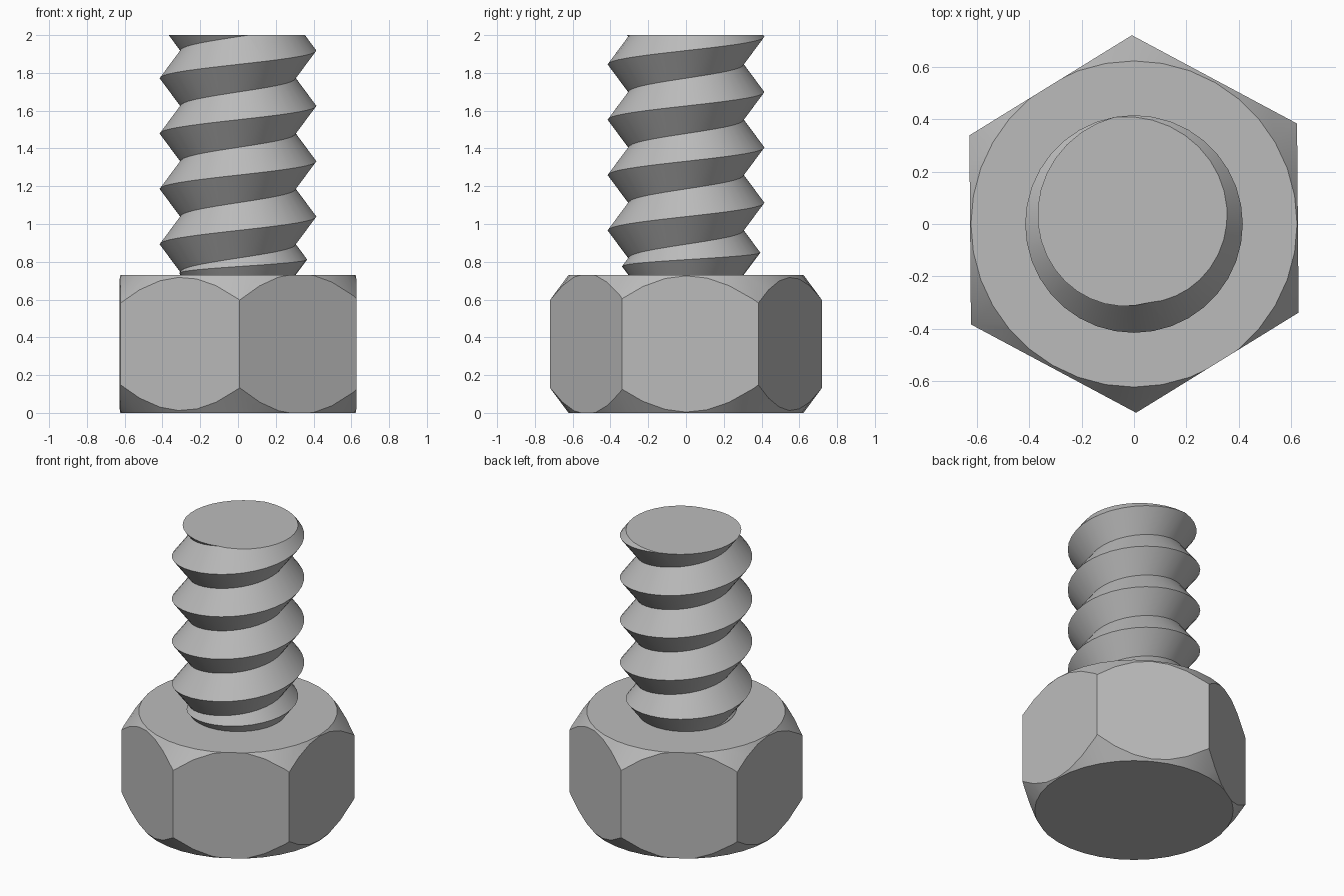
import bpy, bmesh
from math import sin, cos, tau, radians, ceil

default = bpy.data.objects.get("Cube")
if default:
    bpy.data.objects.remove(default, do_unlink=True)

steel = bpy.data.materials.new("grey steel")
steel.use_nodes = True
colour = (0.5, 0.5, 0.5, 1)
steel.diffuse_color = colour
steel.node_tree.nodes["Principled BSDF"].inputs["Base Color"].default_value = colour


def make_object(name, bm):
    bmesh.ops.recalc_face_normals(bm, faces=bm.faces)
    mesh = bpy.data.meshes.new(name)
    bm.to_mesh(mesh)
    bm.free()
    mesh.materials.append(steel)
    obj = bpy.data.objects.new(name, mesh)
    bpy.context.collection.objects.link(obj)
    return obj


def activate(obj):
    bpy.ops.object.select_all(action='DESELECT')
    obj.select_set(True)
    bpy.context.view_layer.objects.active = obj


def smooth(obj):
    activate(obj)
    bpy.ops.object.shade_smooth_by_angle(angle=radians(30))


def loft(name, rings):
    """Closed solid skinned through rings of points, capped at both ends."""
    bm = bmesh.new()
    loops = [[bm.verts.new(p) for p in ring] for ring in rings]
    for low, high in zip(loops, loops[1:]):
        for k in range(len(low)):
            bm.faces.new((low[k - 1], low[k], high[k], high[k - 1]))
    bm.faces.new(loops[0])
    bm.faces.new(loops[-1])
    return make_object(name, bm)


def circle(radius, z, count=36):
    return [(radius * cos(tau * k / count), radius * sin(tau * k / count), z)
            for k in range(count)]


# Hexagonal head, its corners trimmed by a double-ended cone
HEAD = 0.73
corners = [(0.622, 0.383), (-0.008, 0.72), (-0.628, 0.338)]
corners += [(-x, -y) for x, y in corners]
head = loft("hex_head", [[(x, y, z) for x, y in corners] for z in (0, HEAD)])
trim = loft("chamfer_cutter", [circle(0.622, 0), circle(0.822, 0.27),
                               circle(0.822, HEAD - 0.27), circle(0.622, HEAD)])
trim.hide_render = True
mod = head.modifiers.new("chamfer", 'BOOLEAN')
mod.operation = 'INTERSECT'
mod.solver = 'EXACT'
mod.object = trim
activate(head)
bpy.ops.object.modifier_apply(modifier=mod.name)
bpy.data.objects.remove(trim, do_unlink=True)
smooth(head)

# Threaded shank: a V-shaped helical strip growing out of the head
PITCH, ROOT, CREST, TOP = 0.293, 0.305, 0.415, 2.0
STEPS, START = 36, radians(160)
bm = bmesh.new()
previous = None
for i in range(ceil(STEPS * ((TOP - HEAD) / PITCH + 1.1))):
    angle = START + tau * i / STEPS
    upper = HEAD + PITCH * i / STEPS
    lower = max(HEAD, upper - PITCH)
    crest = ROOT + (CREST - ROOT) * (upper - lower) / PITCH
    profile = [(ROOT, lower), (crest, (lower + upper) / 2), (ROOT, upper)]
    row = [bm.verts.new((r * cos(angle), r * sin(angle), z)) for r, z in profile]
    if previous:
        for k in range(2):
            bm.faces.new((previous[k], row[k], row[k + 1], previous[k + 1]))
    previous = row
bmesh.ops.remove_doubles(bm, verts=bm.verts, dist=0.0005)

# Flat end of the shank
cut = bmesh.ops.bisect_plane(bm, geom=bm.verts[:] + bm.edges[:] + bm.faces[:],
                             plane_co=(0, 0, TOP), plane_no=(0, 0, 1),
                             clear_outer=True)
rim = [e for e in cut["geom_cut"] if isinstance(e, bmesh.types.BMEdge)]
bmesh.ops.contextual_create(bm, geom=rim)
smooth(make_object("threaded_shank", bm))
